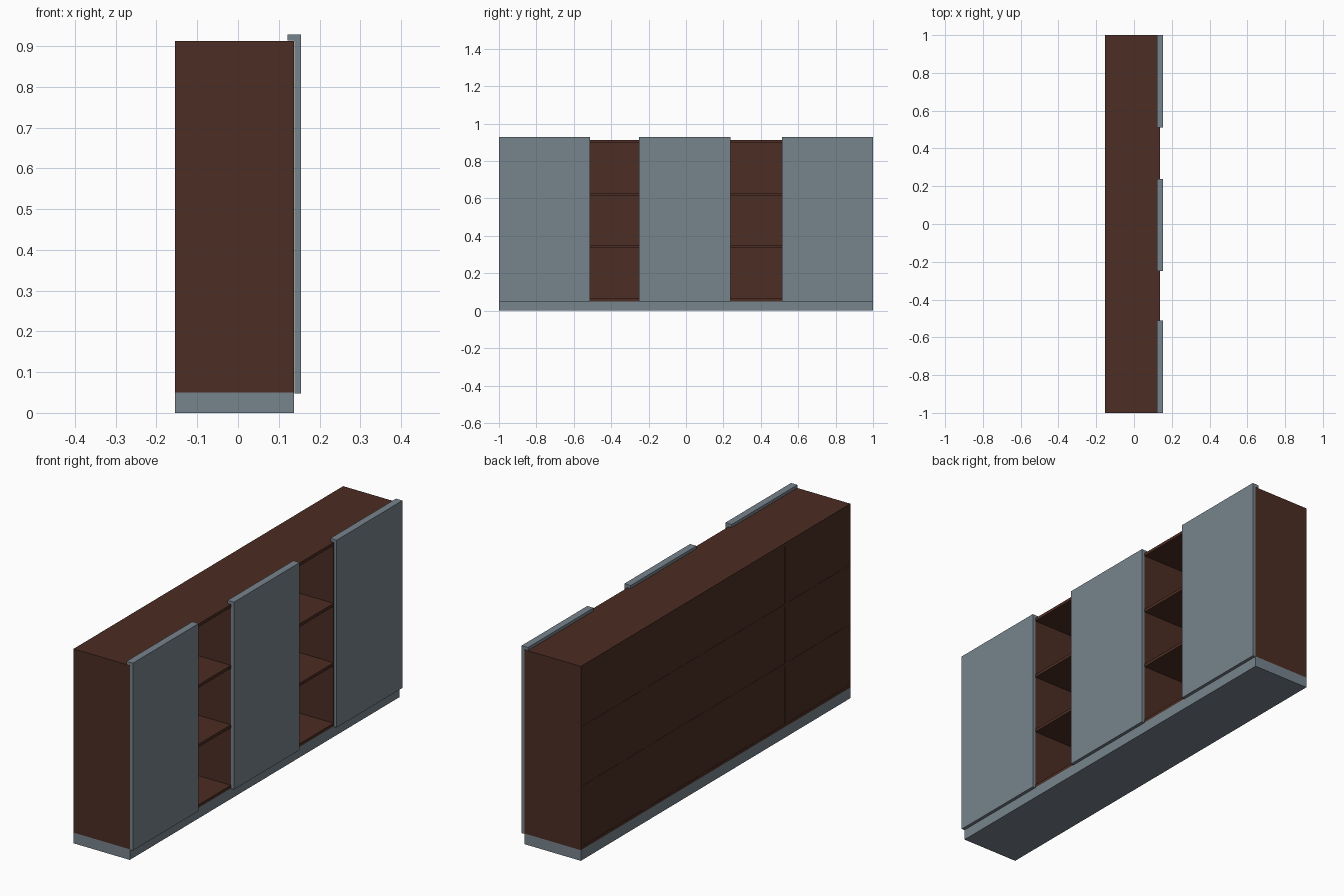
import bpy

if "Cube" in bpy.data.objects:
    bpy.data.objects.remove(bpy.data.objects["Cube"])


def material(name, rgb):
    m = bpy.data.materials.new(name)
    m.diffuse_color = (*rgb, 1.0)
    m.use_nodes = True
    m.node_tree.nodes["Principled BSDF"].inputs["Base Color"].default_value = m.diffuse_color
    return m


BROWN = material("dark_brown_wood", (0.072, 0.026, 0.017))
GREY = material("slate_grey", (0.185, 0.23, 0.265))


def box(name, x, y, z, mat):
    """Axis-aligned box from (min, max) ranges."""
    sx, sy, sz = (r[1] - r[0] for r in (x, y, z))
    verts = [(x[i], y[j], z[k]) for i in (0, 1) for j in (0, 1) for k in (0, 1)]
    faces = [(0, 1, 3, 2), (4, 6, 7, 5), (0, 4, 5, 1),
             (2, 3, 7, 6), (0, 2, 6, 4), (1, 5, 7, 3)]
    me = bpy.data.meshes.new(name)
    me.from_pydata(verts, [], faces)
    me.materials.append(mat)
    ob = bpy.data.objects.new(name, me)
    bpy.context.collection.objects.link(ob)
    return ob


BACK, FRONT = -0.154, 0.138     # carcass depth
T = 0.014                       # board thickness
BASE, TOP = 0.05, 0.913         # carcass heights
DEPTH = (BACK, FRONT)

# plinth
box("plinth", DEPTH, (-1, 1), (0, BASE), GREY)

# bottom and top boards
box("bottom_board", DEPTH, (-1, 1), (BASE, BASE + T), BROWN)
box("top_board", DEPTH, (-1, 1), (TOP - T, TOP), BROWN)

# end sides and upright dividers (lower y edge of each)
uprights = [-1, -0.527, -0.25, 0.224, 0.513, 1 - T]
for y in uprights:
    box("upright", DEPTH, (y, y + T), (BASE + T, TOP - T), BROWN)

# shelves and back panels in each bay
levels = [BASE, 0.334, 0.613, TOP - T]
for y0, y1 in zip(uprights, uprights[1:]):
    bay = (y0 + T, y1)
    for z in levels[1:3]:
        box("shelf", DEPTH, bay, (z, z + T), BROWN)
    for z0, z1 in zip(levels, levels[1:]):
        box("back_panel", (BACK + 0.001, BACK + 0.008), bay, (z0 + T, z1), BROWN)

# sliding doors, each with a lip hooked over the top board
for bay in [(-1, -0.512), (-0.25, 0.238), (0.512, 1)]:
    box("door", (FRONT + 0.001, 0.154), bay, (0.048, 0.928), GREY)
    box("door_lip", (0.121, FRONT + 0.001), bay, (TOP + 0.001, 0.928), GREY)
